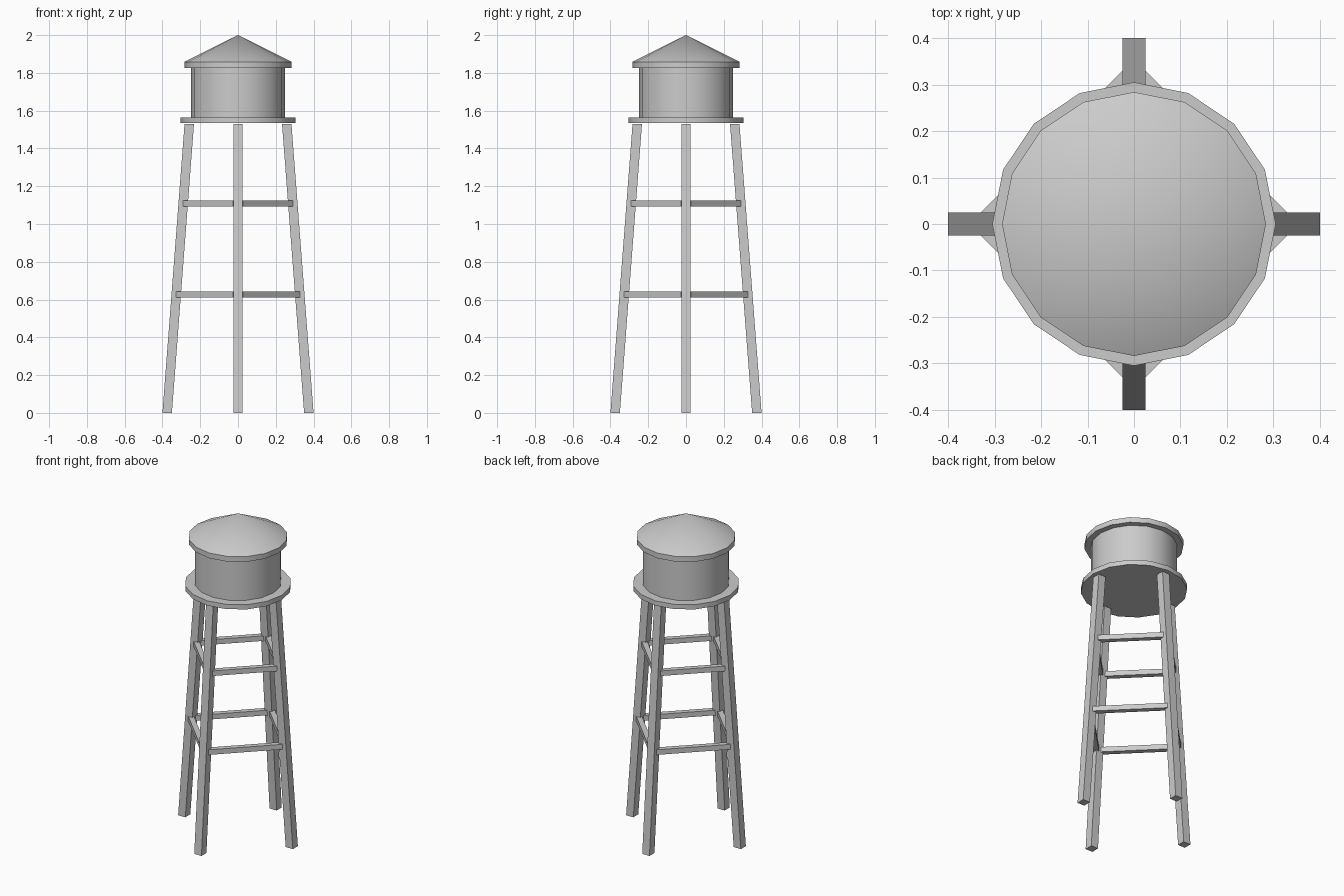
import bpy, bmesh, math
from mathutils import Matrix, Vector

cube = bpy.data.objects.get("Cube")
if cube:
    bpy.data.objects.remove(cube, do_unlink=True)

SIDES = 16

grey = bpy.data.materials.new("weathered_grey")
grey.use_nodes = True
colour = (0.6, 0.6, 0.6, 1)
grey.diffuse_color = colour
grey.node_tree.nodes["Principled BSDF"].inputs["Base Color"].default_value = colour


def finish(name, bm, smooth=False):
    bmesh.ops.recalc_face_normals(bm, faces=bm.faces)
    mesh = bpy.data.meshes.new(name)
    bm.to_mesh(mesh)
    bm.free()
    mesh.materials.append(grey)
    obj = bpy.data.objects.new(name, mesh)
    bpy.context.collection.objects.link(obj)
    if smooth:
        bpy.ops.object.select_all(action='DESELECT')
        obj.select_set(True)
        bpy.context.view_layer.objects.active = obj
        bpy.ops.object.shade_smooth_by_angle(angle=math.radians(30))
    return obj


def drum(name, radius, low, high):
    bm = bmesh.new()
    bmesh.ops.create_cone(bm, cap_ends=True, segments=SIDES, radius1=radius, radius2=radius,
                          depth=high - low, matrix=Matrix.Translation((0, 0, (low + high) / 2)))
    return finish(name, bm, True)


def box(name, size, matrix):
    bm = bmesh.new()
    bmesh.ops.create_cube(bm, size=1, matrix=matrix @ Matrix.Diagonal((*size, 1)))
    return finish(name, bm)


# Tank, its platform and the overhanging roof
drum("platform", 0.305, 1.535, 1.565)
drum("tank", 0.248, 1.565, 1.825)
drum("roof_rim", 0.284, 1.825, 1.858)
bm = bmesh.new()
bmesh.ops.create_cone(bm, cap_ends=False, segments=SIDES, radius1=0.284, radius2=0, depth=0.142,
                      matrix=Matrix.Translation((0, 0, 1.929)))
bmesh.ops.remove_doubles(bm, verts=bm.verts, dist=0.0001)
finish("roof", bm, True)

# Four leaning legs with level ends, and two tiers of braces between them
LEG_TOP, FOOT, HEAD = 1.53, 0.375, 0.258
sides = ("left", "back", "right", "front")
for i, side in enumerate(sides):
    turn = Matrix.Rotation(i * math.pi / 2, 4, 'Z')
    lean = Matrix.Identity(4)
    lean[0][2] = (HEAD - FOOT) / LEG_TOP
    middle = Matrix.Translation(((HEAD + FOOT) / 2, 0, LEG_TOP / 2))
    box(side + "_leg", (0.05, 0.05, LEG_TOP), turn @ middle @ lean)

    diagonal = Matrix.Rotation((i + 0.5) * math.pi / 2, 4, 'Z')
    for tier, height, reach, length in (("lower", 0.626, 0.332, 0.43), ("upper", 1.109, 0.295, 0.375)):
        place = Matrix.Translation((reach / math.sqrt(2), 0, height))
        box(f"{tier}_brace_{side}", (0.032, length, 0.032), diagonal @ place)
